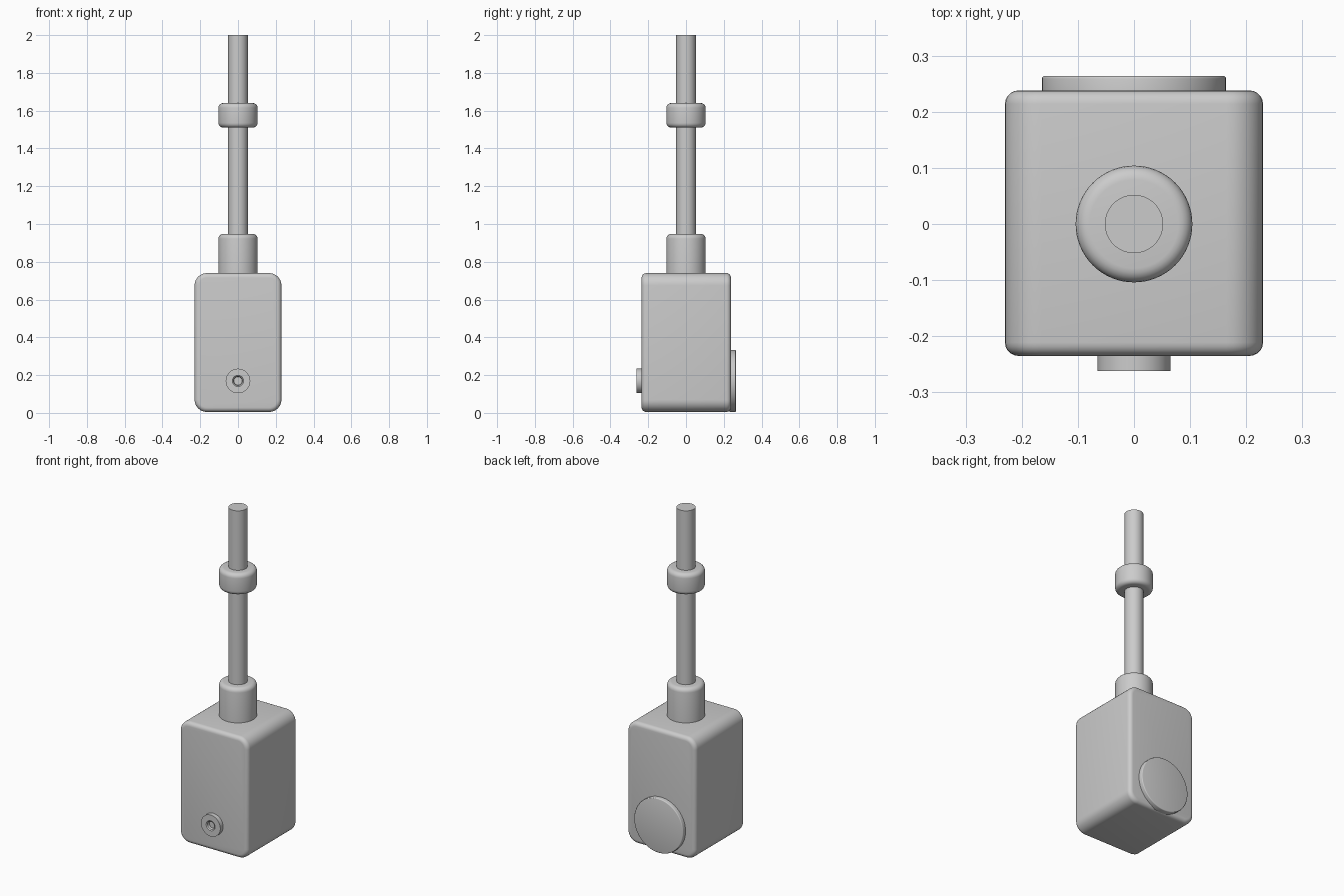
import bpy, bmesh, math
from mathutils import Matrix

if "Cube" in bpy.data.objects:
    bpy.data.objects.remove(bpy.data.objects["Cube"])


def finish(bm, name, matrix=None):
    bmesh.ops.remove_doubles(bm, verts=bm.verts, dist=1e-5)
    bmesh.ops.recalc_face_normals(bm, faces=bm.faces)
    mesh = bpy.data.meshes.new(name)
    bm.to_mesh(mesh)
    bm.free()
    obj = bpy.data.objects.new(name, mesh)
    bpy.context.collection.objects.link(obj)
    if matrix:
        obj.matrix_world = matrix
    bpy.ops.object.select_all(action='DESELECT')
    obj.select_set(True)
    bpy.context.view_layer.objects.active = obj
    bpy.ops.object.shade_smooth_by_angle(angle=math.radians(35))
    return obj


def lathe(name, profile, matrix=None, steps=64):
    """Spin an (r, z) profile around local z."""
    bm = bmesh.new()
    vs = [bm.verts.new((r, 0, z)) for r, z in profile]
    es = [bm.edges.new(p) for p in zip(vs, vs[1:])]
    bmesh.ops.spin(bm, geom=vs + es, cent=(0, 0, 0), axis=(0, 0, 1),
                   angle=math.tau, steps=steps, use_duplicate=False)
    return finish(bm, name, matrix)


def fillet(r, z, size, sz, n=5):
    """Rounded outer corner; sz is +1 for a top corner, -1 for a bottom one."""
    pts = [(r - size + size * math.cos(a), z + sz * (size * math.sin(a) - size))
           for a in (math.pi / 2 * i / n for i in range(n + 1))]
    return pts if sz > 0 else pts[::-1]


# body: wide rounding of the front outline, small rounding of the front and back rims
W, D, H = 0.46, 0.473, 0.735
bm = bmesh.new()
bmesh.ops.create_cube(bm, size=1, matrix=Matrix.Translation((0, 0.0015, 0.005 + H / 2))
                      @ Matrix.Diagonal((W, D, H, 1)))
long_edges = [e for e in bm.edges if abs(e.verts[0].co.y - e.verts[1].co.y) > 0.1]
bmesh.ops.bevel(bm, geom=long_edges, offset=0.065, offset_type='OFFSET',
                segments=8, profile=0.5, affect='EDGES')
rims = [e for e in bm.edges if abs(e.verts[0].co.y - e.verts[1].co.y) < 1e-4]
bmesh.ops.bevel(bm, geom=rims, offset=0.024, offset_type='OFFSET',
                segments=5, profile=0.5, affect='EDGES')
finish(bm, "body")

# rod
lathe("rod", [(0, 0.72), (0.052, 0.72), (0.052, 2.0), (0, 2.0)])

# neck and upper collar
lathe("neck", [(0, 0.72), (0.104, 0.72)] + fillet(0.104, 0.947, 0.025, 1) + [(0, 0.947)])
lathe("collar", [(0, 1.51)] + fillet(0.104, 1.51, 0.025, -1)
      + fillet(0.104, 1.64, 0.025, 1) + [(0, 1.64)])

# round cover on the back
back = Matrix.Translation((0, 0.23, 0.169)) @ Matrix.Rotation(-math.pi / 2, 4, 'X')
lathe("back_cover", [(0, 0), (0.164, 0)] + fillet(0.164, 0.034, 0.005, 1, 3) + [(0, 0.034)], back)

# front nozzle with a recessed hole
front = Matrix.Translation((0, -0.23, 0.169)) @ Matrix.Rotation(math.pi / 2, 4, 'X')
lathe("front_nozzle", [(0, 0), (0.065, 0), (0.065, 0.032), (0.03, 0.032), (0.024, 0.027),
                       (0.022, 0.012), (0, 0.012)], front, 48)
